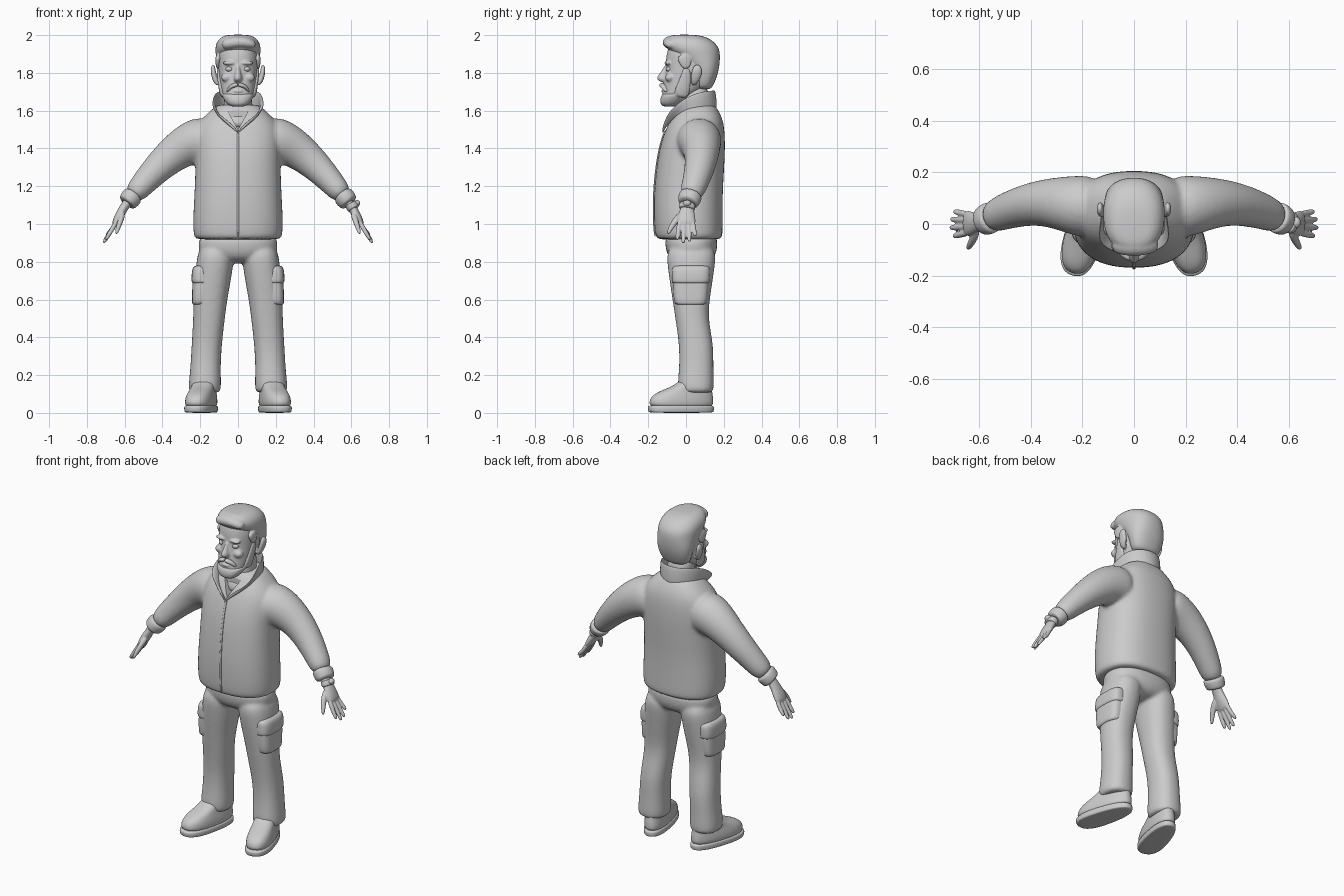
import bpy, bmesh, math
from mathutils import Vector

N = 24
Y = Vector((0, 1, 0))


def power(c, n):
    return math.copysign(abs(c) ** (2 / n), c)


def level(z, cx, rx, yf, yb, n=2.3, egg=0.0):
    """Horizontal rounded section; egg > 0 widens the front."""
    pts = []
    for i in range(N):
        a = 2 * math.pi * i / N
        s, c = power(math.sin(a), n), power(math.cos(a), n)
        pts.append(Vector((cx + rx * c * (1 - egg * s), (yf + yb) / 2 + (yb - yf) / 2 * s, z)))
    return pts


def stack(rows, n=2.3, cx=0.0, egg=0.0):
    """Rows of (z, half width, front y, back y)."""
    return [level(z, cx, rx, yf, yb, n, egg) for z, rx, yf, yb in rows]


def limb(path):
    """Path of (x, y, z, radius across, radius along y)."""
    P = [Vector(p[:3]) for p in path]
    rings = []
    for i, p in enumerate(path):
        d = (P[min(i + 1, len(P) - 1)] - P[max(i - 1, 0)]).normalized()
        u = d.cross(Y).normalized()
        v = u.cross(d)
        rings.append([P[i] + u * p[3] * math.cos(2 * math.pi * k / N)
                      + v * p[4] * math.sin(2 * math.pi * k / N) for k in range(N)])
    return rings


def ball(c, r):
    rings = []
    for k in range(-4, 5):
        a = k * math.radians(20.5)
        q = math.cos(a)
        rings.append(level(c[2] + r[2] * math.sin(a), c[0], r[0] * q,
                           c[1] - r[1] * q, c[1] + r[1] * q, 2))
    return rings


def flip(rings):
    return [[Vector((-p.x, p.y, p.z)) for p in r] for r in rings]


def build(name, single=(), pairs=(), voxel=0, smooth=3, sub=2):
    """Loft every ring group into one mesh; voxel > 0 fuses the groups."""
    bm = bmesh.new()
    for g in list(single) + list(pairs) + [flip(g) for g in pairs]:
        vs = [[bm.verts.new(p) for p in r] for r in g]
        for a, b in zip(vs, vs[1:]):
            for i in range(N):
                bm.faces.new((a[i], a[(i + 1) % N], b[(i + 1) % N], b[i]))
        bm.faces.new(vs[0][::-1])
        bm.faces.new(vs[-1])
    bmesh.ops.recalc_face_normals(bm, faces=bm.faces)
    for f in bm.faces:
        f.smooth = True
    me = bpy.data.meshes.new(name)
    bm.to_mesh(me)
    bm.free()
    ob = bpy.data.objects.new(name, me)
    bpy.context.collection.objects.link(ob)
    m = ob.modifiers.new("subdivide", 'SUBSURF')
    m.levels = m.render_levels = sub
    if voxel:
        m = ob.modifiers.new("fuse", 'REMESH')
        m.mode, m.voxel_size, m.use_smooth_shade = 'VOXEL', voxel, True
        m = ob.modifiers.new("relax", 'SMOOTH')
        m.factor, m.iterations = 0.5, smooth
    return ob


# Jacket: torso and sleeves fused
torso = [(.915, .225, -.15, .185), (.93, .236, -.163, .195), (1.0, .24, -.17, .195),
         (1.1, .236, -.172, .195), (1.2, .23, -.168, .197), (1.35, .226, -.152, .207),
         (1.45, .23, -.127, .208), (1.53, .215, -.097, .202), (1.58, .17, -.065, .185),
         (1.62, .125, -.04, .16), (1.635, .1, -.03, .15)]
sleeve = [(.13, .06, 1.45, .13, .13), (.24, .075, 1.44, .12, .115), (.34, .085, 1.375, .097, .092),
          (.43, .072, 1.293, .08, .08), (.51, .045, 1.205, .066, .069), (.565, .02, 1.14, .054, .06)]
jacket = build("jacket", [stack(torso, 2.4)], [limb(sleeve)], .011, 6)

# V neck opening
bm = bmesh.new()
tri = [bm.verts.new(p) for p in [(0, -.3, 1.5), (.1, -.3, 1.68), (-.1, -.3, 1.68)]]
f = bm.faces.new(tri)
e = bmesh.ops.extrude_face_region(bm, geom=[f])
bmesh.ops.translate(bm, vec=(0, .25, 0), verts=[v for v in e['geom'] if isinstance(v, bmesh.types.BMVert)])
bmesh.ops.recalc_face_normals(bm, faces=bm.faces)
me = bpy.data.meshes.new("neck_cutter")
bm.to_mesh(me)
bm.free()
cutter = bpy.data.objects.new("neck_cutter", me)
bpy.context.collection.objects.link(cutter)
cutter.hide_render = True
cutter.display_type = 'WIRE'
m = jacket.modifiers.new("neck", 'BOOLEAN')
m.operation, m.object = 'DIFFERENCE', cutter

# Standing collar with pointed tips
cols = [((0, -.122, 1.485), (.006, -.128, 1.5)), ((.045, -.1, 1.52), (.08, -.108, 1.565)),
        ((.09, -.06, 1.56), (.143, -.075, 1.615)), ((.12, 0, 1.585), (.13, 0, 1.675)),
        ((.12, .07, 1.595), (.115, .08, 1.705)), ((.075, .14, 1.6), (.07, .138, 1.71)),
        ((0, .17, 1.6), (0, .156, 1.712))]
bm = bmesh.new()
for side in (1, -1):
    vs = [[bm.verts.new((p[0] * side, p[1], p[2])) for p in c] for c in cols]
    for a, b in zip(vs, vs[1:]):
        bm.faces.new((a[0], b[0], b[1], a[1])[::side])
bmesh.ops.remove_doubles(bm, verts=bm.verts, dist=.001)
bmesh.ops.recalc_face_normals(bm, faces=bm.faces)
for f in bm.faces:
    f.smooth = True
me = bpy.data.meshes.new("collar")
bm.to_mesh(me)
bm.free()
collar = bpy.data.objects.new("collar", me)
bpy.context.collection.objects.link(collar)
m = collar.modifiers.new("thickness", 'SOLIDIFY')
m.thickness, m.offset = .014, 0
m = collar.modifiers.new("subdivide", 'SUBSURF')
m.levels = m.render_levels = 3

# Zip and cuffs
build("zip", [limb([(0, r[2], r[0], .006, .005) for r in torso[1:7]] + [(0, -.108, 1.5, .006, .005)])])
build("cuffs", pairs=[limb([(.55, .028, 1.158, .05, .058), (.56, .023, 1.146, .057, .063),
                            (.58, .014, 1.122, .054, .059), (.592, .009, 1.107, .046, .051),
                            (.588, .01, 1.112, .03, .03)])])

# Trousers: hips and legs fused
hips = [(.95, .2, -.11, .165), (.9, .212, -.112, .168), (.84, .212, -.105, .163), (.79, .12, -.06, .12)]
leg = [(.9, .115, .095, -.108, .165), (.78, .122, .1, -.1, .155), (.6, .147, .09, -.072, .125),
       (.5, .153, .084, -.057, .117), (.36, .166, .08, -.036, .147), (.24, .172, .08, -.036, .145),
       (.16, .175, .086, -.045, .148), (.12, .176, .085, -.04, .146), (.105, .176, .078, -.03, .138)]
build("trousers", [stack(hips)], [[level(*r) for r in leg]], .01, 5)

# Cargo pockets with flaps
build("pockets", pairs=[[level(z, cx, .055, yf, yb, 3.2) for z, cx, yf, yb in
                         [(.57, .185, -.05, .10), (.58, .19, -.065, .112), (.68, .187, -.072, .12),
                          (.77, .182, -.07, .122)]]])
build("pocket_flaps", pairs=[[level(z, cx, .058, yf, yb, 3.2) for z, cx, yf, yb in
                              [(.685, .182, -.07, .12), (.69, .19, -.077, .127), (.76, .187, -.076, .129),
                               (.785, .172, -.07, .125)]]])


# Shoes, turned outwards about the heel
def turned(rings, ang=math.radians(15)):
    c, s = math.cos(ang), math.sin(ang)
    return [[Vector((.168 + p.x * c - p.y * s, .06 + p.x * s + p.y * c, p.z)) for p in r] for r in rings]


upper = [(.02, .068, -.258, .085), (.06, .072, -.264, .088), (.09, .068, -.25, .085),
         (.115, .062, -.205, .08), (.135, .06, -.15, .08), (.16, .06, -.105, .08), (.185, .05, -.08, .07)]
sole = [(0, .068, -.26, .085), (.006, .072, -.268, .09), (.03, .074, -.272, .092), (.045, .068, -.266, .086)]
build("shoes", pairs=[turned(stack(upper, 2.4, 0, .12))])
build("soles", pairs=[turned(stack(sole, 2.5, 0, .12))])

# Hands: palm, four fingers and thumb fused
hand = [limb([(.565, .018, 1.14, .027, .034), (.6, .008, 1.095, .023, .032), (.622, .003, 1.055, .024, .043),
              (.642, .002, 1.02, .021, .05), (.655, .002, .992, .015, .047)])]
for y0, y1, x1, z1 in [(-.034, -.046, .7, .915), (-.01, -.014, .712, .898), (.014, .018, .71, .905), (.036, .048, .698, .935)]:
    hand.append(limb([(.64, y0, 1.02, .013, .012), (.67, (y0 + y1) / 2, .965, .012, .0125),
                      (x1 - .006, y1, z1 + .012, .01, .011), (x1, y1, z1, .006, .006)]))
hand.append(limb([(.61, -.015, 1.06, .017, .018), (.62, -.055, 1.02, .015, .018),
                  (.637, -.083, .975, .012, .013), (.645, -.097, .945, .007, .008)]))
build("hands", pairs=[hand[0]] + hand[1:], voxel=.0045, smooth=2)

# Wrist watch, one side only
build("watch", [limb([(.597, .009, 1.108, .03, .04), (.6, .008, 1.103, .034, .043),
                      (.611, .005, 1.083, .034, .043), (.614, .004, 1.078, .03, .04)]),
                ball((.63, .006, 1.11), (.017, .022, .017))])

# Head: skull, nose, brows, cheeks and ears fused
skull = [(1.622, .035, -.115, -.05), (1.64, .06, -.128, -.015), (1.68, .082, -.126, .045),
         (1.72, .093, -.12, .1), (1.76, .1, -.117, .135), (1.82, .106, -.106, .16),
         (1.87, .108, -.108, .167), (1.92, .105, -.1, .16), (1.96, .085, -.08, .13), (1.98, .05, -.04, .08)]
nose = [(1.85, .011, -.11, -.06), (1.82, .014, -.124, -.06), (1.79, .019, -.146, -.06),
        (1.772, .025, -.158, -.06), (1.757, .022, -.145, -.06), (1.75, .014, -.13, -.06)]
build("head", [stack(skull), stack(nose, 2), ball((0, -.118, 1.703), (.028, .014, .008))],
      [ball((.046, -.096, 1.852), (.036, .02, .011)), ball((.06, -.085, 1.775), (.03, .026, .024)),
       limb([(.1, .04, 1.735, .012, .012), (.118, .045, 1.755, .015, .02), (.128, .055, 1.79, .015, .03),
             (.134, .06, 1.825, .013, .026), (.13, .06, 1.845, .006, .012)])], .0055, 3)
build("eyes", pairs=[ball((.045, -.086, 1.82), (.021, .021, .015))])
build("neck", [stack([(1.5, .085, -.045, .12), (1.58, .077, -.035, .12),
                      (1.66, .074, -.025, .12), (1.74, .074, -.03, .12)])])
build("shirt_collar", [stack([(1.5, .09, -.075, .12), (1.56, .086, -.058, .125),
                              (1.575, .082, -.05, .125), (1.572, .07, -.03, .11)])])

# Beard and moustache
beard = [(1.62, .035, -.122, -.055), (1.635, .06, -.136, -.03), (1.66, .077, -.138, 0),
         (1.685, .088, -.13, .02), (1.694, .085, -.115, .02)]
build("beard", [stack(beard)],
      [limb([(.076, -.03, 1.67, .016, .04), (.088, -.018, 1.71, .014, .04),
             (.098, -.002, 1.77, .012, .03), (.106, .005, 1.83, .008, .02)])], .006, 3)
build("moustache", pairs=[limb([(0, -.128, 1.738, .01, .014), (.022, -.127, 1.735, .012, .016),
                                (.045, -.113, 1.722, .01, .014), (.058, -.1, 1.7, .006, .01)])])

# Hair: back and sides with a swept front
hair = [(1.71, .07, .05, .132), (1.74, .092, .045, .148), (1.79, .107, .04, .168), (1.84, .114, .01, .178),
        (1.88, .117, -.04, .181), (1.91, .12, -.085, .18), (1.935, .121, -.108, .173),
        (1.965, .113, -.115, .15), (1.99, .09, -.1, .11), (2.003, .055, -.07, .05)]
build("hair", [stack(hair), limb([(-.085, -.07, 1.945, .028, .04), (-.03, -.083, 1.962, .034, .042),
                                  (.035, -.08, 1.965, .032, .045), (.09, -.055, 1.945, .026, .05)])],
      [limb([(.1, -.015, 1.9, .02, .04), (.108, -.005, 1.86, .012, .035), (.108, .005, 1.82, .008, .02)])],
      .006, 3)
